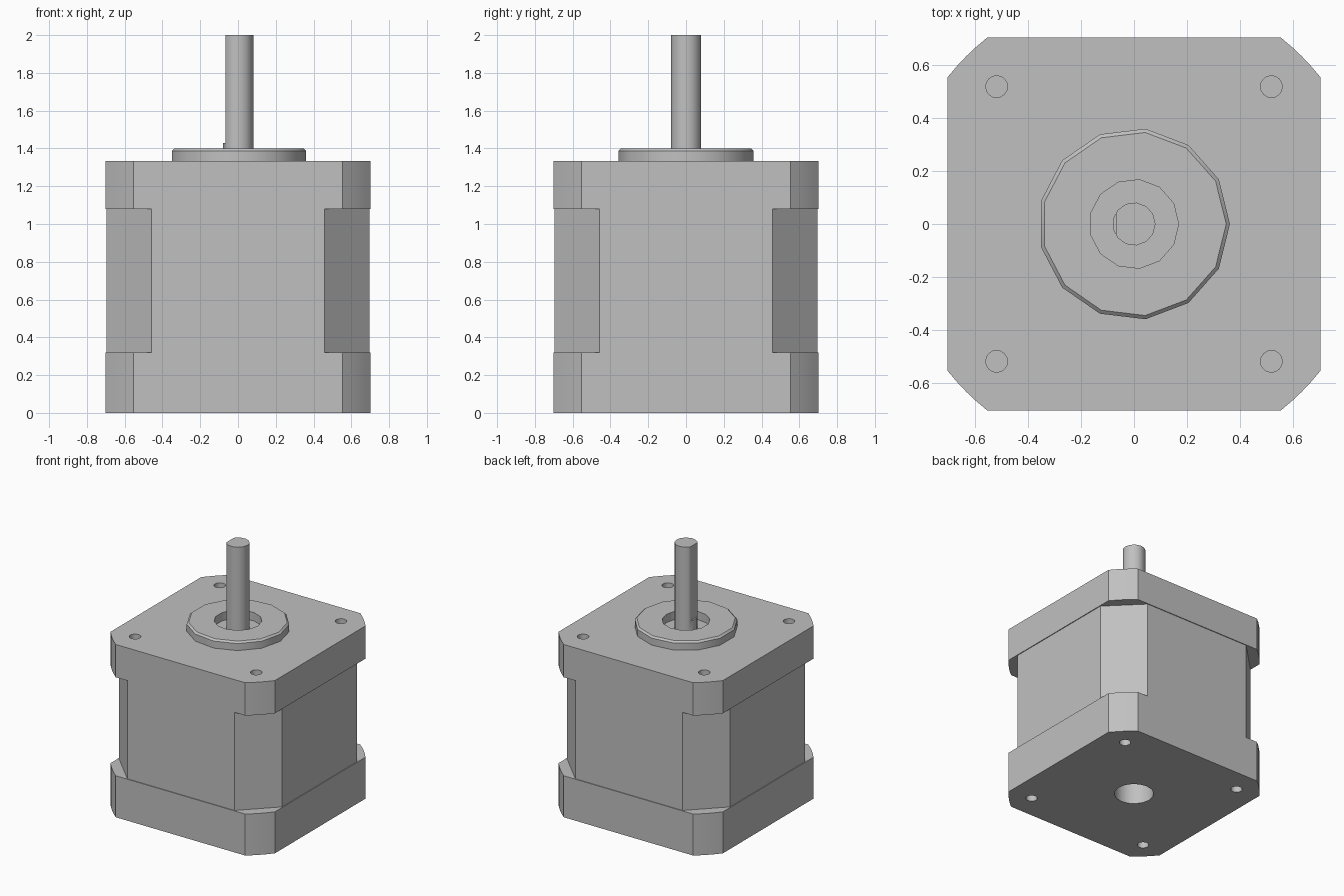
import bpy, bmesh
from math import sin, cos, pi, atan2, hypot

if "Cube" in bpy.data.objects:
    bpy.data.objects.remove(bpy.data.objects["Cube"], do_unlink=True)

# One plain metal colour
metal = bpy.data.materials.new("grey metal")
metal.use_nodes = True
grey = (0.53, 0.53, 0.53, 1)
metal.diffuse_color = grey
bsdf = next(n for n in metal.node_tree.nodes if n.type == "BSDF_PRINCIPLED")
bsdf.inputs["Base Color"].default_value = grey


def circle(radius, sides=13, cx=0, cy=0):
    return [(cx + radius * cos(2 * pi * i / sides), cy + radius * sin(2 * pi * i / sides))
            for i in range(sides)]


def square(half, corner, steps):
    """Square outline whose corners are cut along a circle about the centre."""
    radius, start = hypot(half, corner), atan2(corner, half)
    points = []
    for quarter in range(4):
        for i in range(steps + 1):
            a = start + (pi / 2 - 2 * start) * i / steps + quarter * pi / 2
            points.append((radius * cos(a), radius * sin(a)))
    return points


def loft(name, *sections):
    """Closed solid through (outline, height) sections."""
    bm = bmesh.new()
    rings = [[bm.verts.new((x, y, z)) for x, y in outline] for outline, z in sections]
    for low, high in zip(rings, rings[1:]):
        n = len(low)
        for i in range(n):
            j = (i + 1) % n
            bm.faces.new((low[i], low[j], high[j], high[i]))
    bm.faces.new(rings[0][::-1])
    bm.faces.new(rings[-1])
    bmesh.ops.recalc_face_normals(bm, faces=bm.faces)
    mesh = bpy.data.meshes.new(name)
    bm.to_mesh(mesh)
    bm.free()
    mesh.materials.append(metal)
    obj = bpy.data.objects.new(name, mesh)
    bpy.context.collection.objects.link(obj)
    return obj


def activate(obj):
    bpy.ops.object.select_all(action="DESELECT")
    obj.select_set(True)
    bpy.context.view_layer.objects.active = obj


def cut(obj, cutter):
    cutter.hide_render = True
    mod = obj.modifiers.new("cut", "BOOLEAN")
    mod.operation, mod.solver, mod.object = "DIFFERENCE", "EXACT", cutter
    activate(obj)
    bpy.ops.object.modifier_apply(modifier=mod.name)
    bpy.data.objects.remove(cutter, do_unlink=True)


TOP, UPPER, LOWER = 1.333, 1.08, 0.32

# Housing: two end caps around a deeply chamfered core
cap = square(0.702, 0.552, 4)
core = square(0.696, 0.457, 1)
bottom_cap = loft("bottom_cap", (cap, 0), (cap, LOWER))
motor_core = loft("motor_core", (core, LOWER), (core, UPPER))
top_cap = loft("top_cap", (cap, UPPER), (cap, TOP))

# Screw holes in both caps
for x in (-0.517, 0.517):
    for y in (-0.517, 0.517):
        hole = circle(0.041, 16, x, y)
        cut(top_cap, loft("hole_cutter", (hole, TOP - 0.12), (hole, TOP + 0.1)))
        cut(bottom_cap, loft("hole_cutter", (hole, -0.1), (hole, 0.12)))

# Rear bearing hole
bore = circle(0.14, 16)
cut(bottom_cap, loft("bore_cutter", (bore, -0.1), (bore, 0.2)))

# Raised pilot ring with a recess around the shaft
pilot_ring = loft("pilot_ring",
                  (circle(0.361), TOP - 0.01), (circle(0.361), 1.387),
                  (circle(0.347), 1.4), (circle(0.168), 1.4),
                  (circle(0.168), TOP + 0.003))

# Shaft with a flat along its right side
shaft = loft("shaft", (circle(0.081), TOP), (circle(0.081), 2.0))
flat = [(-0.2, -0.2), (-0.067, -0.2), (-0.067, 0.2), (-0.2, 0.2)]
cut(shaft, loft("flat_cutter", (flat, 1.43), (flat, 2.1)))

# Smooth the round parts, keep edges crisp
for obj in (bottom_cap, motor_core, top_cap, pilot_ring, shaft):
    activate(obj)
    bpy.ops.object.shade_smooth_by_angle(angle=0.52)
